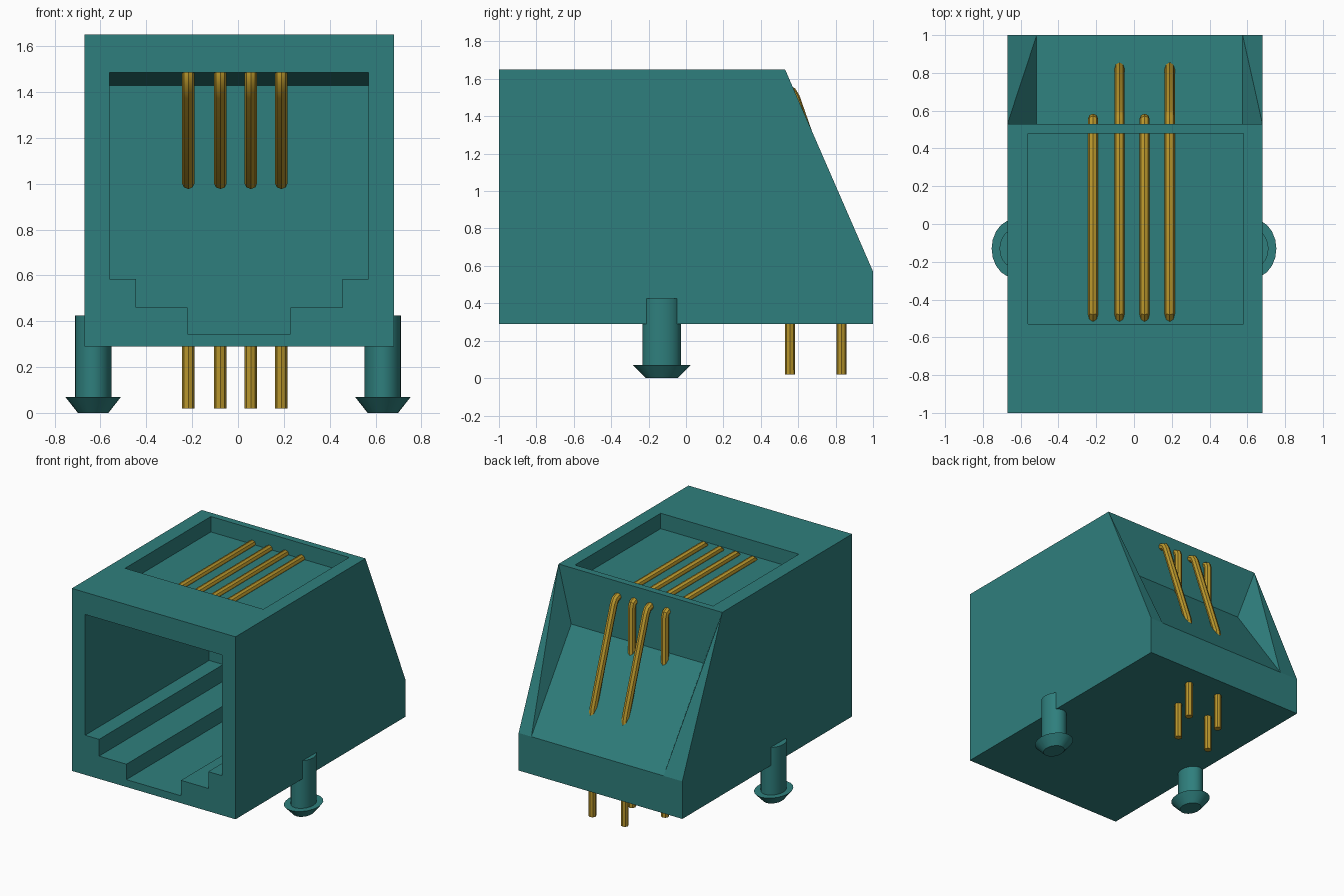
import bpy, bmesh, math
from mathutils import Vector

if "Cube" in bpy.data.objects:
    bpy.data.objects.remove(bpy.data.objects["Cube"], do_unlink=True)


def material(name, rgb, rough):
    m = bpy.data.materials.new(name)
    m.use_nodes = True
    m.diffuse_color = (*rgb, 1)
    bsdf = m.node_tree.nodes["Principled BSDF"]
    bsdf.inputs["Base Color"].default_value = (*rgb, 1)
    bsdf.inputs["Roughness"].default_value = rough
    return m


TEAL = material("teal_plastic", (0.028, 0.212, 0.205), 0.5)
GOLD = material("gold_contact", (0.49, 0.31, 0.025), 0.4)


def mesh_object(name, verts, faces, mat):
    me = bpy.data.meshes.new(name)
    me.from_pydata(verts, [], faces)
    bm = bmesh.new()
    bm.from_mesh(me)
    bmesh.ops.recalc_face_normals(bm, faces=bm.faces)
    bm.to_mesh(me)
    bm.free()
    me.materials.append(mat)
    ob = bpy.data.objects.new(name, me)
    bpy.context.collection.objects.link(ob)
    return ob


def loft(name, rings, mat, closed_caps=True):
    """Join equal-length vertex rings into a capped solid."""
    n = len(rings[0])
    verts = [v for r in rings for v in r]
    faces = [(k * n + i, k * n + (i + 1) % n, (k + 1) * n + (i + 1) % n, (k + 1) * n + i)
             for k in range(len(rings) - 1) for i in range(n)]
    faces += [tuple(range(n)), tuple(range((len(rings) - 1) * n, len(rings) * n))]
    return mesh_object(name, verts, faces, mat)


def select_only(ob):
    bpy.ops.object.select_all(action='DESELECT')
    ob.select_set(True)
    bpy.context.view_layer.objects.active = ob


def cut(target, cutter):
    cutter.hide_render = True
    mod = target.modifiers.new("cut", 'BOOLEAN')
    mod.operation = 'DIFFERENCE'
    mod.solver = 'EXACT'
    mod.object = cutter
    select_only(target)
    bpy.ops.object.modifier_apply(modifier=mod.name)
    bpy.data.objects.remove(cutter, do_unlink=True)


# Housing with sloped back and flared rear pocket
L, R = -0.67, 0.68
BOT, TOP = 0.29, 1.65
housing = mesh_object("housing", [
    (L, -1, BOT), (R, -1, BOT), (R, 1, BOT), (L, 1, BOT),
    (L, -1, TOP), (R, -1, TOP), (R, 0.53, TOP), (L, 0.53, TOP),
    (R, 1, 0.57), (L, 1, 0.57),
    (0.575, 1, 0.57), (-0.515, 1, 0.57),
    (0.575, 0.53, 1.23), (-0.515, 0.53, 1.23)],
    [(0, 3, 2, 1), (0, 1, 5, 4), (1, 2, 8, 6, 5), (0, 4, 7, 9, 3), (4, 5, 6, 7),
     (3, 9, 11, 10, 8, 2), (8, 10, 6), (9, 7, 11), (6, 10, 12), (7, 13, 11),
     (6, 12, 13, 7), (12, 10, 11, 13)], TEAL)


# Stepped plug cavity whose ceiling dips toward the back
def cavity_ring(y, top):
    pts = [(-0.56, top), (-0.56, 0.585), (-0.445, 0.585), (-0.445, 0.46),
           (-0.22, 0.46), (-0.22, 0.345), (0.23, 0.345), (0.23, 0.46),
           (0.455, 0.46), (0.455, 0.585), (0.57, 0.585), (0.57, top)]
    return [(x, y, z) for x, z in pts]


cut(housing, loft("cavity_cutter", [cavity_ring(-1.1, 1.485), cavity_ring(-0.53, 1.485),
                                    cavity_ring(0.46, 1.425)], TEAL))

# Shallow recess in the top
recess = [(-0.56, -0.53), (0.58, -0.53), (0.58, 0.48), (-0.56, 0.48)]
cut(housing, loft("recess_cutter", [[(x, y, z) for x, y in recess] for z in (1.535, 1.8)], TEAL))

# Mounting pegs: oval shafts with a tapered foot
PEG = [(0.085, 0), (0.155, 0.07), (0.102, 0.07), (0.102, 0.425)]
SEG = 20
for side, name in ((-1, "left_side_peg"), (1, "right_side_peg")):
    rings = [[(side * 0.632 + 0.785 * r * math.cos(2 * math.pi * i / SEG),
               -0.13 + r * math.sin(2 * math.pi * i / SEG), z) for i in range(SEG)]
             for r, z in PEG]
    peg = loft(name, rings, TEAL)
    select_only(peg)
    bpy.ops.object.shade_smooth_by_angle(angle=math.radians(35))

# Contact wires: spring in the cavity, run over the top, leg down to the board
FRONT = [(0.2, 1.0), (-0.45, 1.39), (-0.495, 1.44), (-0.503, 1.48), (-0.495, 1.52), (-0.47, 1.54)]
SHORT_LEG = [(0.53, 1.54), (0.55, 1.53), (0.557, 1.505), (0.557, 0.02)]
LONG_LEG = [(0.54, 1.54), (0.565, 1.53), (0.582, 1.5), (0.82, 0.82), (0.832, 0.75), (0.832, 0.02)]


def wire(name, x, path):
    cu = bpy.data.curves.new(name, 'CURVE')
    cu.dimensions = '3D'
    cu.bevel_depth = 0.027
    cu.bevel_resolution = 2
    cu.use_fill_caps = True
    sp = cu.splines.new('POLY')
    sp.points.add(len(path) - 1)
    for p, (y, z) in zip(sp.points, path):
        p.co = (x, y, z, 1)
    cu.materials.append(GOLD)
    ob = bpy.data.objects.new(name, cu)
    bpy.context.collection.objects.link(ob)
    select_only(ob)
    bpy.ops.object.convert(target='MESH')
    bpy.ops.object.shade_smooth_by_angle(angle=math.radians(35))


for i, x in enumerate((-0.217, -0.077, 0.056, 0.189)):
    wire("contact_wire_%d" % (i + 1), x, FRONT + (LONG_LEG if i % 2 else SHORT_LEG))
